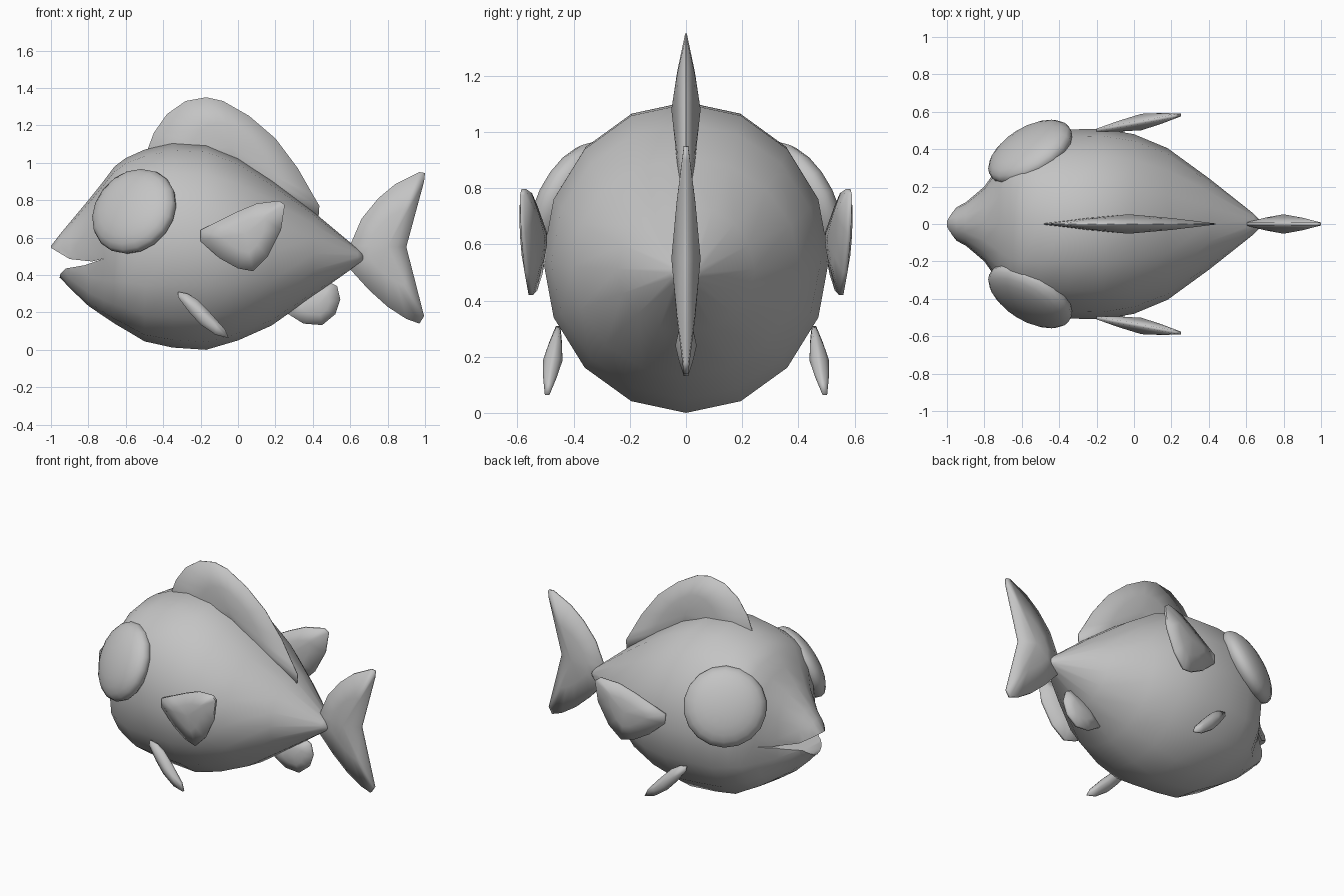
import bpy, bmesh, math
from mathutils import Matrix

if "Cube" in bpy.data.objects:
    bpy.data.objects.remove(bpy.data.objects["Cube"])

grey = bpy.data.materials.new("plain grey")
grey.diffuse_color = (0.55, 0.55, 0.55, 1)
grey.use_nodes = True
grey.node_tree.nodes["Principled BSDF"].inputs["Base Color"].default_value = grey.diffuse_color


def finish(name, bm, angle=85):
    bmesh.ops.recalc_face_normals(bm, faces=bm.faces)
    me = bpy.data.meshes.new(name)
    bm.to_mesh(me)
    bm.free()
    me.materials.append(grey)
    ob = bpy.data.objects.new(name, me)
    bpy.context.collection.objects.link(ob)
    shade(ob, angle)
    return ob


def shade(ob, angle):
    bpy.ops.object.select_all(action='DESELECT')
    ob.select_set(True)
    bpy.context.view_layer.objects.active = ob
    bpy.ops.object.shade_smooth_by_angle(angle=math.radians(angle))


def fin(name, outline, centre, thick, rim, plane=lambda x, z: 0.0):
    """Lens-like fin: outline in x/z, thickest at the centre, thin at the rim."""
    bm = bmesh.new()
    n = len(outline)
    sides = []
    for s in (1, -1):
        loops = []
        for f in (1.0, 0.5):
            loop = []
            for x, z in outline:
                px, pz = centre[0] + (x - centre[0]) * f, centre[1] + (z - centre[1]) * f
                t = rim if f == 1 else rim + (thick - rim) * 0.58
                loop.append(bm.verts.new((px, plane(px, pz) + s * t, pz)))
            loops.append(loop)
        c = bm.verts.new((centre[0], plane(*centre) + s * thick, centre[1]))
        outer, inner = loops
        for i in range(n):
            j = (i + 1) % n
            bm.faces.new((outer[i], outer[j], inner[j], inner[i]))
            bm.faces.new((inner[i], inner[j], c))
        sides.append(outer)
    for i in range(n):
        j = (i + 1) % n
        bm.faces.new((sides[0][i], sides[0][j], sides[1][j], sides[1][i]))
    return finish(name, bm)


# Body: 16-sided rings given as x, top, bottom, half width, roundness (below 1 is boxier)
rings = [(-1.0, .555, .37, .035, 1), (-.95, .62, .385, .09, 1), (-.9, .68, .33, .115, 1),
         (-.8, .80, .235, .20, .85), (-.72, .90, .18, .315, .8), (-.66, .98, .14, .40, .8),
         (-.6, 1.025, .105, .44, .85), (-.5, 1.07, .045, .475, .9), (-.35, 1.107, .012, .505, 1),
         (-.17, 1.10, 0, .51, 1), (0, 1.03, .05, .48, 1), (.18, .91, .13, .405, 1),
         (.4, .74, .285, .245, 1), (.64, .54, .455, .055, 1), (.67, .515, .47, .025, 1)]
N = 16


def power(v, p):
    return math.copysign(abs(v) ** p, v) if abs(v) > 1e-6 else 0.0


bm = bmesh.new()
loops = []
for x, top, bot, w, p in rings:
    angles = [2 * math.pi * k / N for k in range(N)]
    loops.append([bm.verts.new((x, w * power(math.sin(a), p),
                                (top + bot) / 2 + (top - bot) / 2 * power(math.cos(a), p)))
                  for a in angles])
for a, b in zip(loops, loops[1:]):
    for k in range(N):
        bm.faces.new((a[k], a[(k + 1) % N], b[(k + 1) % N], b[k]))
bm.faces.new(loops[0])
bm.faces.new(loops[-1])
body = finish("body", bm, 50)

# Mouth: wedge cut out between the lips
mouth = [(-1.1, .575), (-1.0, .545), (-.9, .485), (-.78, .472), (-.71, .49),
         (-.82, .452), (-.92, .435), (-.95, .405), (-.965, .33), (-1.1, .3)]
bm = bmesh.new()
ends = [[bm.verts.new((x, y, z)) for x, z in mouth] for y in (-.6, .6)]
for e in ends:
    bm.faces.new(e)
for i in range(len(mouth)):
    j = (i + 1) % len(mouth)
    bm.faces.new((ends[0][i], ends[0][j], ends[1][j], ends[1][i]))
cutter = finish("mouth_cutter", bm)
cutter.hide_render = True
mod = body.modifiers.new("mouth", 'BOOLEAN')
mod.operation = 'DIFFERENCE'
mod.solver = 'EXACT'
mod.object = cutter
bpy.context.view_layer.objects.active = body
bpy.ops.object.modifier_apply(modifier="mouth")
bpy.data.objects.remove(cutter)
shade(body, 50)

# Eyes: shallow domes turned forward and up, nearly flush with the head
for side, s in (("right", -1), ("left", 1)):
    bm = bmesh.new()
    bmesh.ops.create_uvsphere(bm, u_segments=18, v_segments=12, radius=1)
    bm.transform(Matrix.Translation((-.555, s * .385, .74))
                 @ Matrix.Rotation(s * math.radians(31), 4, 'Z')
                 @ Matrix.Rotation(s * math.radians(24), 4, 'X')
                 @ Matrix.Diagonal((.25, .10, .245, 1))
                 @ Matrix.Rotation(math.radians(90), 4, 'X'))
    finish(side + "_eye", bm)

# Middle fins
fin("dorsal_fin", [(-.49, 1.0), (-.48, 1.08), (-.45, 1.16), (-.38, 1.26), (-.28, 1.33), (-.17, 1.35),
                   (-.08, 1.33), (.06, 1.25), (.2, 1.13), (.32, .97), (.4, .83), (.435, .77),
                   (.43, .70), (.3, .7), (0, .9)], (-.03, 1.08), .052, .003)
fin("tail_fin", [(.6, .56), (.66, .70), (.75, .81), (.84, .885), (.97, .95), (1, .945), (.995, .9),
                 (.9, .55), (.995, .18), (.97, .14), (.9, .165), (.8, .23), (.7, .32), (.6, .43)],
    (.8, .55), .052, .008)
fin("anal_fin", [(.27, .19), (.35, .14), (.45, .132), (.52, .19), (.547, .27), (.53, .34),
                 (.5, .355), (.4, .34), (.3, .28)], (.43, .24), .038, .008)

# Paired fins
for side, s in (("right", -1), ("left", 1)):
    fin(side + "_pectoral_fin",
        [(-.2, .64), (-.2, .58), (-.1, .49), (0, .435), (.08, .42), (.16, .5), (.23, .64), (.25, .775),
         (.22, .797), (.1, .782), (0, .74), (-.12, .68)], (.04, .62), .044, .008,
        lambda x, z: s * (.502 + (x + .2) * .18))
    fin(side + "_pelvic_fin",
        [(-.32, .31), (-.32, .28), (-.26, .2), (-.2, .135), (-.12, .08), (-.05, .063), (-.07, .11),
         (-.15, .2), (-.22, .27), (-.27, .3)], (-.18, .185), .035, .008,
        lambda x, z: s * (.455 + (.31 - z) * .16))
